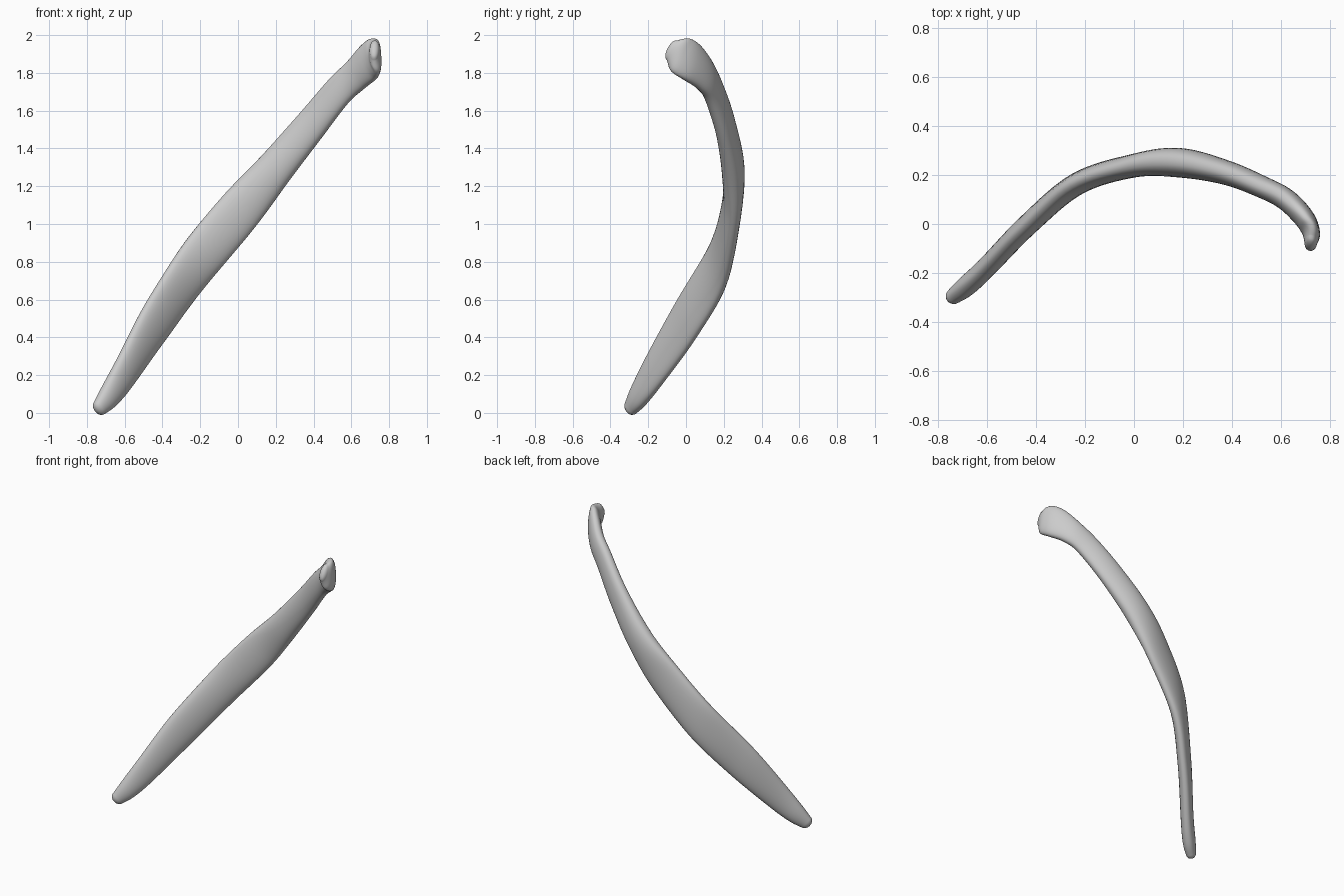
import bpy, bmesh, math
from mathutils import Vector, Matrix

cube = bpy.data.objects.get("Cube")
if cube:
    bpy.data.objects.remove(cube, do_unlink=True)

SIDES, STEPS = 32, 8

# Stations along the bone: x, y, z, half width, half thickness, twist in degrees
stations = [
    (-0.73, -0.29, 0.03, 0.045, 0.034, 0),
    (-0.68, -0.25, 0.09, 0.065, 0.042, 0),
    (-0.60, -0.175, 0.21, 0.085, 0.042, 0),
    (-0.43, 0.00, 0.49, 0.115, 0.044, 0),
    (-0.23, 0.165, 0.78, 0.122, 0.046, 0),
    (0.00, 0.238, 1.06, 0.120, 0.048, 0),
    (0.185, 0.25, 1.28, 0.100, 0.060, 0),
    (0.375, 0.21, 1.51, 0.088, 0.050, 0),
    (0.53, 0.148, 1.70, 0.082, 0.045, 0),
    (0.62, 0.10, 1.785, 0.088, 0.045, 0),
    (0.69, 0.03, 1.855, 0.105, 0.043, 0),
    (0.722, -0.03, 1.895, 0.100, 0.036, 0),
    (0.722, -0.075, 1.92, 0.058, 0.026, 0),
]


def spline(a, b, c, d, t):
    """Smooth curve from b to c."""
    return 0.5 * (2 * b + (c - a) * t + (2 * a - 5 * b + 4 * c - d) * t * t
                  + (3 * b - a - 3 * c + d) * t ** 3)


def sample(u):
    i = min(int(u), len(stations) - 2)
    rows = [stations[max(0, min(len(stations) - 1, i + k))] for k in (-1, 0, 1, 2)]
    return [spline(*vals, u - i) for vals in zip(*rows)]


def ring(bm, u, shift=0.0, scale=1.0):
    """Flattened oval section whose thin direction stays level."""
    s = sample(u)
    last = len(stations) - 1
    ahead, behind = sample(min(u + 0.25, last)), sample(max(u - 0.25, 0))
    tangent = (Vector(ahead[:3]) - Vector(behind[:3])).normalized()
    across = Vector((-tangent.y, tangent.x, 0)).normalized()
    across.rotate(Matrix.Rotation(math.radians(s[5]), 3, tangent))
    wide = tangent.cross(across)
    centre = Vector(s[:3]) + tangent * shift
    verts = []
    for k in range(SIDES):
        a = math.tau * k / SIDES
        c, n = math.cos(a), math.sin(a)
        thick = math.copysign(abs(n) ** 0.85, n)
        verts.append(bm.verts.new(centre + scale * (wide * s[3] * c + across * s[4] * thick)))
    return verts


# Rib shaft with rounded ends
bm = bmesh.new()
end = len(stations) - 1
caps = [math.radians(a) for a in (85, 65, 45, 22)]
rings = [ring(bm, 0, -0.035 * math.sin(a), math.cos(a)) for a in caps]
rings += [ring(bm, i / STEPS) for i in range(end * STEPS + 1)]
rings += [ring(bm, end, 0.025 * math.sin(a), math.cos(a)) for a in reversed(caps)]
for low, high in zip(rings, rings[1:]):
    for k in range(SIDES):
        m = (k + 1) % SIDES
        bm.faces.new((low[k], low[m], high[m], high[k]))
bm.faces.new(rings[0][::-1])
bm.faces.new(rings[-1])
bmesh.ops.recalc_face_normals(bm, faces=bm.faces)
mesh = bpy.data.meshes.new("rib_bone")
bm.to_mesh(mesh)
bm.free()
rib = bpy.data.objects.new("rib_bone", mesh)
bpy.context.collection.objects.link(rib)

# Bone colour
mat = bpy.data.materials.new("bone_grey")
mat.use_nodes = True
colour = (0.6, 0.6, 0.6, 1)
mat.diffuse_color = colour
mat.node_tree.nodes["Principled BSDF"].inputs["Base Color"].default_value = colour
mesh.materials.append(mat)

bpy.context.view_layer.objects.active = rib
rib.select_set(True)
bpy.ops.object.shade_smooth_by_angle(angle=math.radians(60))
